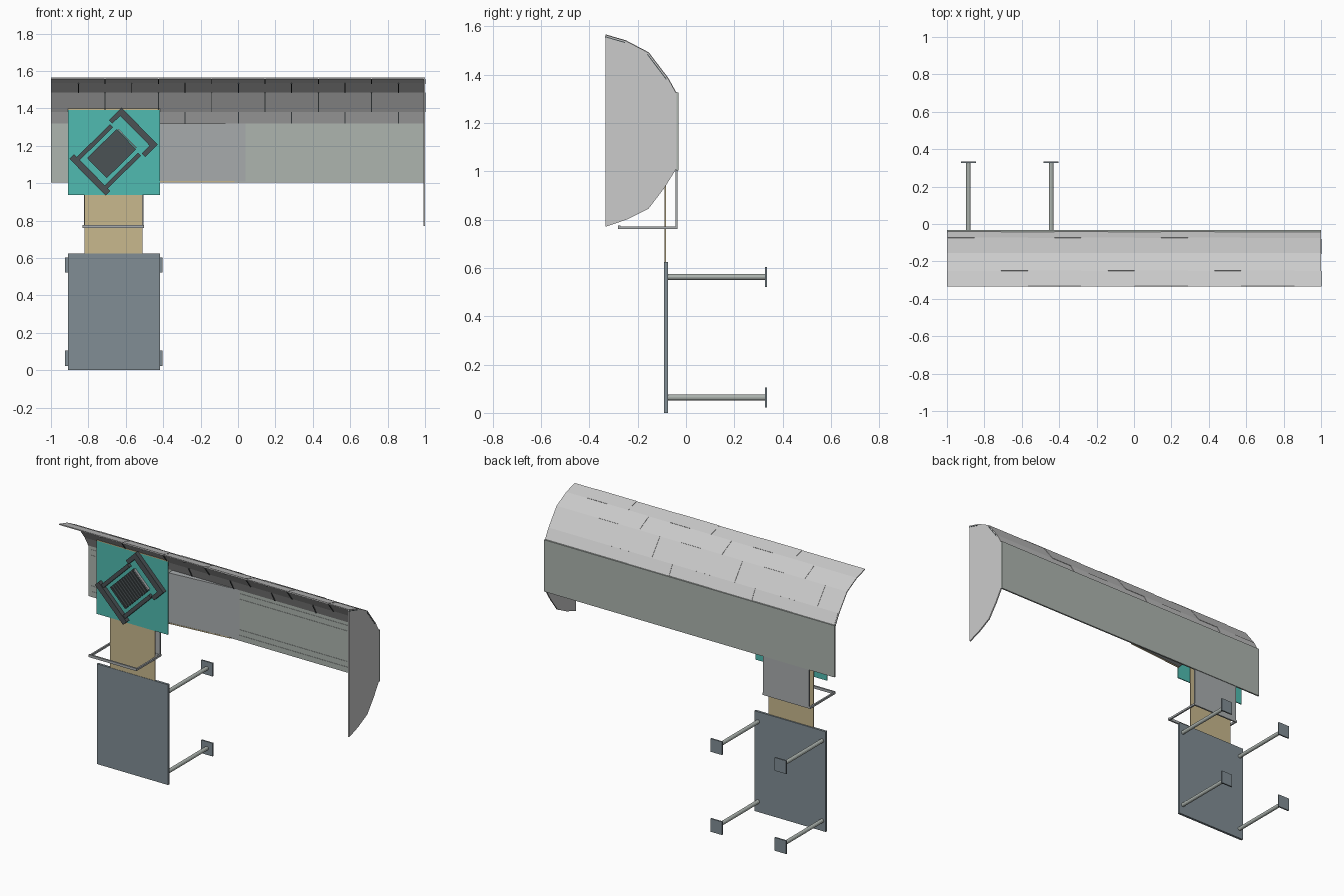
import bpy, bmesh, math
from mathutils import Matrix, Vector

if "Cube" in bpy.data.objects:
    bpy.data.objects.remove(bpy.data.objects["Cube"])


def material(name, rgb):
    m = bpy.data.materials.new(name)
    m.diffuse_color = (*rgb, 1)
    m.use_nodes = True
    m.node_tree.nodes["Principled BSDF"].inputs["Base Color"].default_value = m.diffuse_color
    return m


TEAL = material("teal", (0.08, 0.50, 0.44))
TAN = material("tan", (0.58, 0.48, 0.27))
SLATE = material("slate", (0.22, 0.27, 0.30))
PLATE = material("plate_grey", (0.42, 0.46, 0.43))
DARK = material("dark", (0.07, 0.085, 0.09))
STEEL = material("steel", (0.40, 0.42, 0.43))


def finish(bm, name, mat):
    bmesh.ops.recalc_face_normals(bm, faces=bm.faces)
    me = bpy.data.meshes.new(name)
    bm.to_mesh(me)
    bm.free()
    ob = bpy.data.objects.new(name, me)
    bpy.context.collection.objects.link(ob)
    if mat:
        me.materials.append(mat)
    return ob


def add_box(bm, x, y, z, xf=Matrix()):
    c = Vector((sum(x) / 2, sum(y) / 2, sum(z) / 2))
    s = (x[1] - x[0], y[1] - y[0], z[1] - z[0], 1)
    bmesh.ops.create_cube(bm, size=1, matrix=xf @ Matrix.Translation(c) @ Matrix.Diagonal(s))


def boxes(name, items, mat=None, xf=Matrix()):
    bm = bmesh.new()
    for it in items:
        add_box(bm, *it, xf)
    return finish(bm, name, mat)


def add_prism(bm, pts, direction):
    f = bm.faces.new([bm.verts.new(p) for p in pts])
    ext = bmesh.ops.extrude_face_region(bm, geom=[f])["geom"]
    bmesh.ops.translate(bm, vec=direction, verts=[v for v in ext if isinstance(v, bmesh.types.BMVert)])


# Curved hood profile (y, z), from back plate up to front lip
HOOD = [(-0.04, 1.322), (-0.075, 1.385), (-0.155, 1.49), (-0.25, 1.54), (-0.333, 1.564)]
LOWER = [(-0.333, 0.77), (-0.245, 0.80), (-0.155, 0.845), (-0.09, 0.93), (-0.04, 1.01)]


def offset(p, d):
    # shift a hood point outward from the hood's axis
    v = Vector((p[0] + 0.40, p[1] - 1.16)).normalized()
    return (p[0] + v.x * d, p[1] + v.y * d)


bm = bmesh.new()
ring = HOOD + [offset(p, -0.006) for p in reversed(HOOD)]
add_prism(bm, [(-1, y, z) for y, z in ring], (2, 0, 0))
finish(bm, "hood", None)

# Staggered raised tiles outside and fine seams inside the hood
tiles, seams = bmesh.new(), bmesh.new()
PITCH = 0.285
for row in range(4):
    a, b = HOOD[row], HOOD[row + 1]
    quad = [offset(a, 0), offset(b, 0), offset(b, 0.002), offset(a, 0.002)]
    rib = [offset(a, -0.006), offset(b, -0.006), offset(b, -0.010), offset(a, -0.010)]
    shift = (row % 2) * PITCH / 2
    for i in range(7):
        x = -0.995 + shift + i * PITCH
        if i % 2 == row // 2 and x + PITCH < 1:
            add_prism(tiles, [(x, y, z) for y, z in quad], (PITCH, 0, 0))
        add_prism(seams, [(x + PITCH / 2 - 0.003, y, z) for y, z in rib if True], (0.005, 0, 0))
finish(tiles, "hood_tiles", None)
finish(seams, "hood_seams", DARK)

# Full-height end cap on the right
bm = bmesh.new()
add_prism(bm, [(0.992, y, z) for y, z in HOOD + LOWER], (0.008, 0, 0))
finish(bm, "end_cap", None)

# Long back plate with thin trim lines
boxes("back_plate", [((-1, 1), (-0.042, -0.032), (1.003, 1.325))], PLATE)
boxes("back_plate_trim", [((-0.98, 0.98), (-0.044, -0.042), (z, z + 0.003))
                          for z in (1.035, 1.07, 1.26, 1.295)], PLATE)

# Tapered filler between the display panel and the back plate
bm = bmesh.new()
add_prism(bm, [(-0.42, -0.086, 1.01), (0.04, -0.044, 1.01), (0.04, -0.041, 1.01),
               (-0.42, -0.041, 1.01)], (0, 0, 0.31))
finish(bm, "tapered_panel", STEEL)
bm = bmesh.new()
add_prism(bm, [(-0.42, -0.088, 1.004), (-0.02, -0.050, 1.004), (-0.02, -0.047, 1.004),
               (-0.42, -0.084, 1.004)], (0, 0, 0.007))
finish(bm, "tapered_panel_edge", TAN)

# Display panel and its support board
boxes("teal_panel", [((-0.91, -0.418), (-0.094, -0.088), (0.937, 1.392))], TEAL)
boxes("tan_board", [((-0.82, -0.51), (-0.088, -0.083), (0.62, 1.392)),
                    ((-0.91, -0.418), (-0.094, -0.086), (1.392, 1.398))], TAN)

# Hanging bracket with a rectangular hoop
boxes("bracket_plate", [((-0.823, -0.505), (-0.044, -0.036), (0.765, 1.01))], STEEL)
boxes("bracket_hoop", [((-0.832, -0.502), (-0.282, -0.272), (0.76, 0.776)),
                       ((-0.832, -0.502), (-0.046, -0.036), (0.76, 0.772)),
                       ((-0.832, -0.822), (-0.28, -0.036), (0.76, 0.772)),
                       ((-0.512, -0.502), (-0.28, -0.036), (0.76, 0.772))], STEEL)

# Lower board
boxes("lower_board", [((-0.91, -0.418), (-0.09, -0.075), (0, 0.624))], SLATE)

# Standoff rods with square feet
for i, x in enumerate((-0.885, -0.443)):
    for j, z in enumerate((0.064, 0.562)):
        bm = bmesh.new()
        bmesh.ops.create_cone(bm, cap_ends=True, segments=12, radius1=0.012, radius2=0.012, depth=0.405,
                              matrix=Matrix.Translation((x, 0.126, z)) @ Matrix.Rotation(math.pi / 2, 4, 'X'))
        finish(bm, f"standoff_rod_{i}{j}", PLATE)
        boxes(f"standoff_foot_{i}{j}",
              [((x - 0.04, x + 0.04), (0.326, 0.335), (z - 0.041, z + 0.041))], SLATE)

# Tilted device on the display panel (local x runs up and to the right)
XF = Matrix.Translation((-0.665, -0.094, 1.168)) @ Matrix.Rotation(math.radians(-44.5), 4, 'Y')
frame = [((-0.195, -0.160), (-0.028, 0), (-0.138, 0.138)),
         ((0.160, 0.195), (-0.028, 0), (-0.138, 0.138))]
for s in (-1, 1):
    lo, hi = sorted((s * 0.095, s * 0.118))
    frame.append(((-0.165, 0.09), (-0.022, 0), (lo, hi)))
    lo, hi = sorted((s * 0.112, s * 0.138))
    frame.append(((0.10, 0.165), (-0.024, 0), (lo, hi)))
boxes("device_frame", frame, DARK, XF)
boxes("device_grille", [((-0.125, 0.095), (-0.014, 0), (-0.075, 0.075))], DARK, XF)
boxes("device_slats", [((-0.12 + i * 0.02, -0.11 + i * 0.02), (-0.020, -0.012), (-0.07, 0.07))
                       for i in range(11)], DARK, XF)
boxes("device_strip", [((0.098, 0.104), (-0.016, 0), (-0.07, 0.07))], STEEL, XF)
